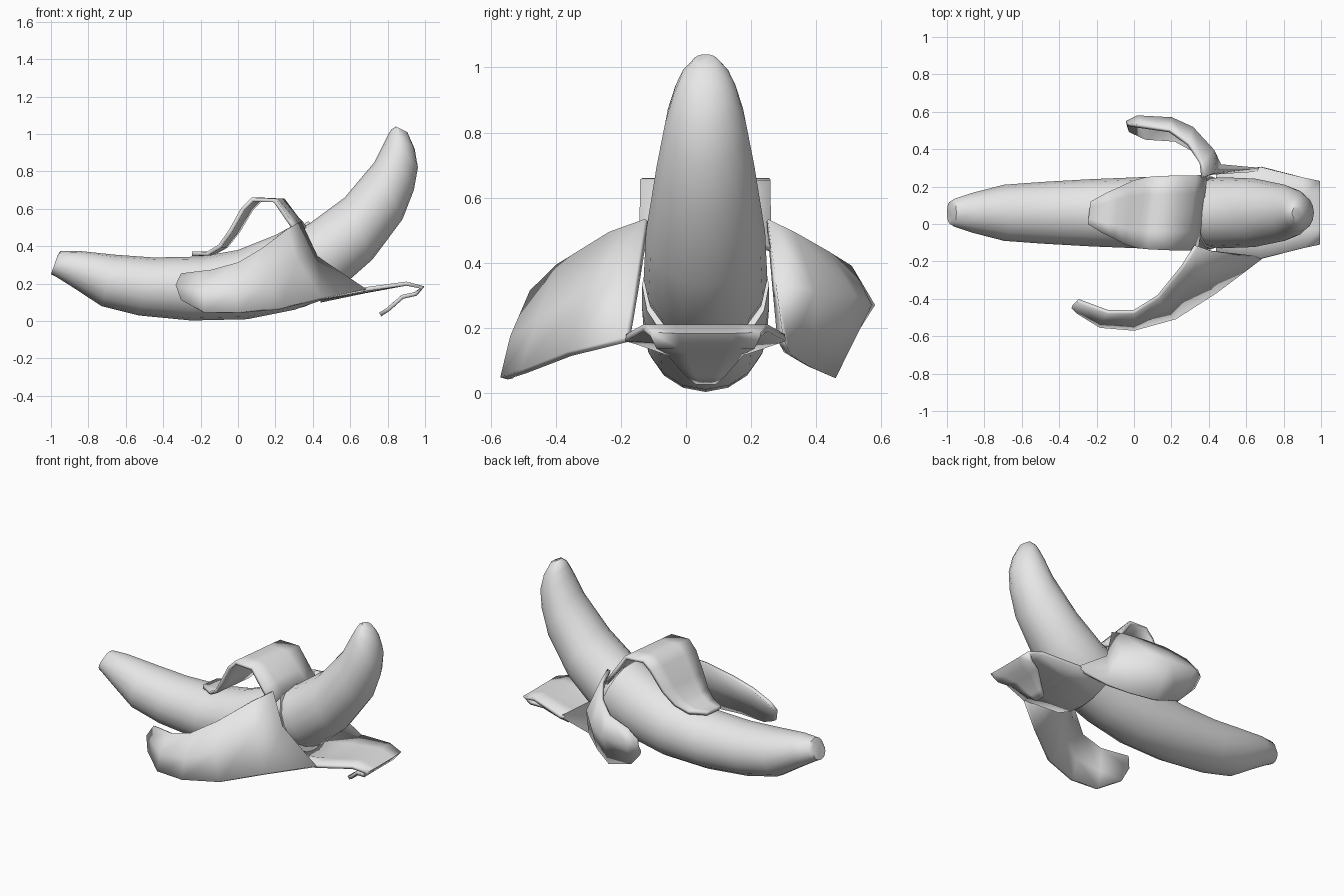
import bpy
import bmesh
import math
from mathutils import Vector

CENTRE_Y = 0.06   # the fruit lies slightly off the middle
SIDES = 16

cube = bpy.data.objects.get("Cube")
if cube:
    bpy.data.objects.remove(cube, do_unlink=True)

grey = bpy.data.materials.new("plain light grey")
grey.use_nodes = True
grey.diffuse_color = (0.8, 0.8, 0.8, 1)
grey.node_tree.nodes["Principled BSDF"].inputs["Base Color"].default_value = (0.8, 0.8, 0.8, 1)


def finish(name, bm, angle):
    """Turn a bmesh into a smooth-shaded object."""
    bmesh.ops.recalc_face_normals(bm, faces=bm.faces)
    mesh = bpy.data.meshes.new(name)
    bm.to_mesh(mesh)
    bm.free()
    mesh.materials.append(grey)
    obj = bpy.data.objects.new(name, mesh)
    bpy.context.collection.objects.link(obj)
    bpy.ops.object.select_all(action="DESELECT")
    bpy.context.view_layer.objects.active = obj
    obj.select_set(True)
    bpy.ops.object.shade_smooth_by_angle(angle=math.radians(angle))
    return obj


def bridge(bm, first, second, closed):
    """Join two rows of vertices with quads."""
    count = len(first)
    for i in range(count if closed else count - 1):
        j = (i + 1) % count
        bm.faces.new((first[i], first[j], second[j], second[i]))


def tube(name, stations):
    """Loft ellipses given by upper point, lower point and half width."""
    bm = bmesh.new()
    rings = []
    for top_x, top_z, low_x, low_z, width in stations:
        top = Vector((top_x, CENTRE_Y, top_z))
        low = Vector((low_x, CENTRE_Y, low_z))
        ring = []
        for i in range(SIDES):
            turn = math.tau * i / SIDES
            point = (top + low) / 2 + (top - low) / 2 * math.cos(turn)
            point.y += width * math.sin(turn)
            ring.append(bm.verts.new(point))
        rings.append(ring)
    for first, second in zip(rings, rings[1:]):
        bridge(bm, first, second, True)
    bm.faces.new(rings[0])
    bm.faces.new(rings[-1])
    return finish(name, bm, 50)


def sheet(name, rows, thickness=0.022):
    """Build a thin petal of peel from rows of points across it."""
    bm = bmesh.new()
    lines = [[bm.verts.new(point) for point in row] for row in rows]
    for first, second in zip(lines, lines[1:]):
        bridge(bm, first, second, False)
    obj = finish(name, bm, 75)
    solid = obj.modifiers.new("thickness", "SOLIDIFY")
    solid.thickness = thickness
    solid.offset = 0
    return obj


def strip(path, skew=0.0):
    """Rows for a petal that runs along x: x, z, half width, edge lift."""
    rows = []
    for x, z, width, lift in path:
        row = []
        for side in (-1, -0.5, 0, 0.5, 1):
            row.append((x + skew * side * width, CENTRE_Y + side * width,
                        z + lift * side * side))
        rows.append(row)
    return rows


# Closed skin, from the stem end to the slanted opening
tube("skin_body", [
    (-0.965, 0.35, -1.0, 0.25, 0.06),
    (-0.95, 0.375, -0.97, 0.235, 0.075),
    (-0.85, 0.375, -0.89, 0.185, 0.105),
    (-0.66, 0.355, -0.73, 0.08, 0.15),
    (-0.45, 0.34, -0.53, 0.03, 0.165),
    (-0.2, 0.345, -0.25, 0.003, 0.18),
    (0, 0.38, 0.05, 0.01, 0.19),
    (0.2, 0.46, 0.3, 0.06, 0.195),
    (0.33, 0.53, 0.5, 0.13, 0.195),
])

# Bare fruit rising out of the skin
tube("fruit_flesh", [
    (0.1, 0.4, 0.25, 0.1, 0.16),
    (0.38, 0.52, 0.55, 0.18, 0.19),
    (0.57, 0.66, 0.72, 0.33, 0.183),
    (0.73, 0.85, 0.88, 0.545, 0.15),
    (0.78, 0.95, 0.94, 0.7, 0.125),
    (0.805, 1.0, 0.962, 0.82, 0.1),
    (0.82, 1.025, 0.945, 0.92, 0.075),
    (0.845, 1.04, 0.905, 1.01, 0.035),
])

# Upper petal, arching up and folding back along the skin
sheet("top_petal", strip([
    (0.36, 0.5, 0.2, -0.06),
    (0.3, 0.56, 0.2, -0.03),
    (0.22, 0.645, 0.2, 0),
    (0.1, 0.65, 0.195, 0),
    (0.05, 0.6, 0.19, 0),
    (-0.02, 0.48, 0.17, 0),
    (-0.08, 0.4, 0.14, 0),
    (-0.15, 0.36, 0.11, 0),
    (-0.24, 0.36, 0.06, 0),
], skew=0.12))

# Lower petal, running forward with its tip tucked under
sheet("bottom_petal", strip([
    (0.44, 0.11, 0.21, 0.05),
    (0.68, 0.16, 0.245, 0.01),
    (0.9, 0.2, 0.19, 0),
    (0.985, 0.18, 0.17, 0),
    (0.95, 0.145, 0.15, 0),
    (0.88, 0.13, 0.12, 0),
    (0.8, 0.06, 0.06, 0),
    (0.76, 0.035, 0.03, 0),
]))

# Side petals, each row listed from upper edge to lower edge
sheet("right_petal", [
    [(0.33, -0.12, 0.53), (0.42, -0.15, 0.34), (0.68, -0.18, 0.165)],
    [(0.26, -0.23, 0.49), (0.31, -0.29, 0.32), (0.44, -0.36, 0.12)],
    [(0.13, -0.39, 0.39), (0.16, -0.45, 0.22), (0.22, -0.5, 0.065)],
    [(0, -0.47, 0.31), (0, -0.53, 0.17), (0, -0.56, 0.045)],
    [(-0.14, -0.47, 0.27), (-0.18, -0.52, 0.15), (-0.18, -0.545, 0.045)],
    [(-0.3, -0.41, 0.25), (-0.33, -0.44, 0.19), (-0.3, -0.47, 0.11)],
])
sheet("left_petal", [
    [(0.37, 0.25, 0.53), (0.43, 0.27, 0.34), (0.68, 0.29, 0.165)],
    [(0.36, 0.33, 0.49), (0.42, 0.39, 0.31), (0.46, 0.31, 0.125)],
    [(0.29, 0.43, 0.43), (0.31, 0.51, 0.3), (0.35, 0.38, 0.08)],
    [(0.19, 0.5, 0.385), (0.2, 0.56, 0.27), (0.22, 0.45, 0.05)],
    [(0.05, 0.52, 0.35), (0.02, 0.57, 0.27), (0.06, 0.46, 0.1)],
    [(-0.03, 0.53, 0.3), (-0.04, 0.54, 0.26), (-0.03, 0.5, 0.2)],
])
